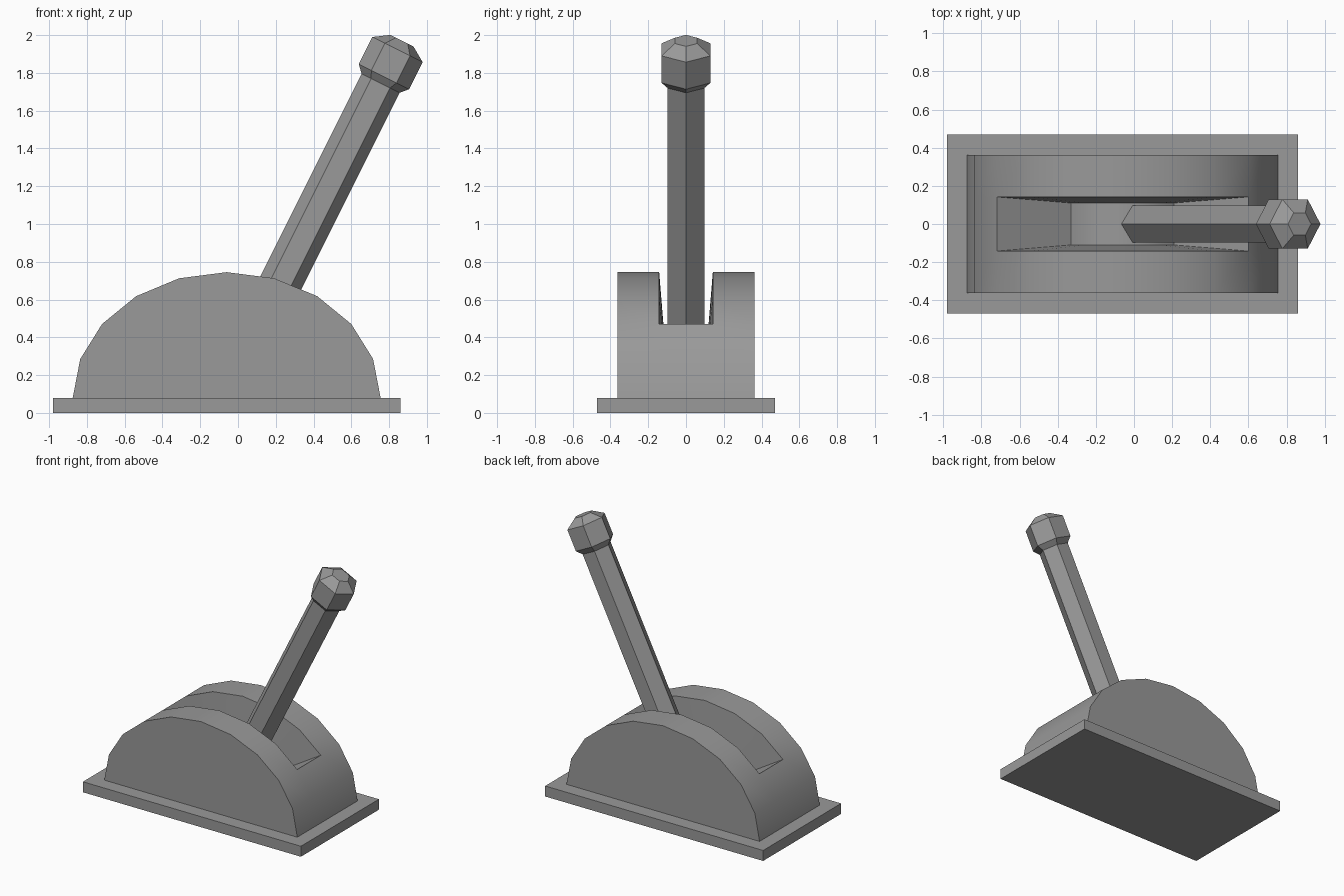
import bpy, bmesh, math
from mathutils import Matrix, Vector

cube = bpy.data.objects.get("Cube")
if cube:
    bpy.data.objects.remove(cube, do_unlink=True)

grey = bpy.data.materials.new("plain_grey")
grey.use_nodes = True
colour = (0.32, 0.32, 0.32, 1)
grey.diffuse_color = colour
grey.node_tree.nodes["Principled BSDF"].inputs["Base Color"].default_value = colour


def finish(bm, name, smooth=False):
    """Turn a bmesh into a named object with the grey material."""
    bmesh.ops.recalc_face_normals(bm, faces=bm.faces[:])
    mesh = bpy.data.meshes.new(name)
    bm.to_mesh(mesh)
    bm.free()
    mesh.materials.append(grey)
    obj = bpy.data.objects.new(name, mesh)
    bpy.context.collection.objects.link(obj)
    if smooth:
        bpy.ops.object.select_all(action="DESELECT")
        obj.select_set(True)
        bpy.context.view_layer.objects.active = obj
        bpy.ops.object.shade_smooth_by_angle(angle=math.radians(30))
    return obj


MID_X, PLATE_TOP = -0.06, 0.08

# Base plate
bm = bmesh.new()
bmesh.ops.create_cube(bm, size=1, matrix=Matrix.Translation((MID_X, 0, PLATE_TOP / 2))
                      @ Matrix.Diagonal((1.84, 0.94, PLATE_TOP, 1)))
finish(bm, "base_plate")

# Arched housing with a tapered slot sunk into its crown
SEGMENTS, FIRST, LAST = 10, 2, 8
bm = bmesh.new()


def arch_point(i, y, scale=1.0):
    a = math.pi * (1 - i / SEGMENTS)
    return bm.verts.new((MID_X + 0.815 * scale * math.cos(a), y,
                         PLATE_TOP + 0.665 * scale * math.sin(a)))


rows = [[arch_point(i, y) for y in (-0.363, -0.142, 0.142, 0.363)]
        for i in range(SEGMENTS + 1)]
floor = {i: [arch_point(i, y, 0.41) for y in (-0.11, 0.11)]
         for i in range(FIRST, LAST + 1)}

for i in range(SEGMENTS):
    a, b = rows[i], rows[i + 1]
    for k in range(3):
        if k == 1 and FIRST <= i < LAST:
            f, g = floor[i], floor[i + 1]
            bm.faces.new((f[0], f[1], g[1], g[0]))      # slot floor
            bm.faces.new((a[1], f[0], g[0], b[1]))      # slot sides
            bm.faces.new((a[2], b[2], g[1], f[1]))
        else:
            bm.faces.new((a[k], a[k + 1], b[k + 1], b[k]))
for i in (FIRST, LAST):                                 # slot ends
    bm.faces.new((rows[i][1], rows[i][2], floor[i][1], floor[i][0]))
for k in (0, 3):                                        # front and back
    bm.faces.new([r[k] for r in rows])
bm.faces.new(rows[0] + rows[-1][::-1])                  # underside
finish(bm, "slotted_housing", smooth=True)

# Six-sided lever parts, stacked along a leaning axis
PIVOT = Vector((-0.061, 0, 0.113))
LEAN = Matrix.Translation(PIVOT) @ Matrix.Rotation(math.atan(0.5), 4, "Y")


def hex_stack(name, rings):
    """Join hexagonal rings given as (distance along axis, radius)."""
    bm = bmesh.new()
    loops = []
    for dist, radius in rings:
        loops.append([bm.verts.new(LEAN @ Vector((radius * math.cos(k * math.pi / 3),
                                                  radius * math.sin(k * math.pi / 3), dist)))
                      for k in range(6)])
    for low, high in zip(loops, loops[1:]):
        for k in range(6):
            n = (k + 1) % 6
            bm.faces.new((low[k], low[n], high[n], high[k]))
    bm.faces.new(loops[0])
    bm.faces.new(loops[-1])
    return finish(bm, name)


hex_stack("lever_shaft", [(0.19, 0.112), (1.83, 0.112)])
hex_stack("lever_knob", [(1.824, 0.112), (1.864, 0.149), (2.024, 0.149), (2.077, 0.068)])
